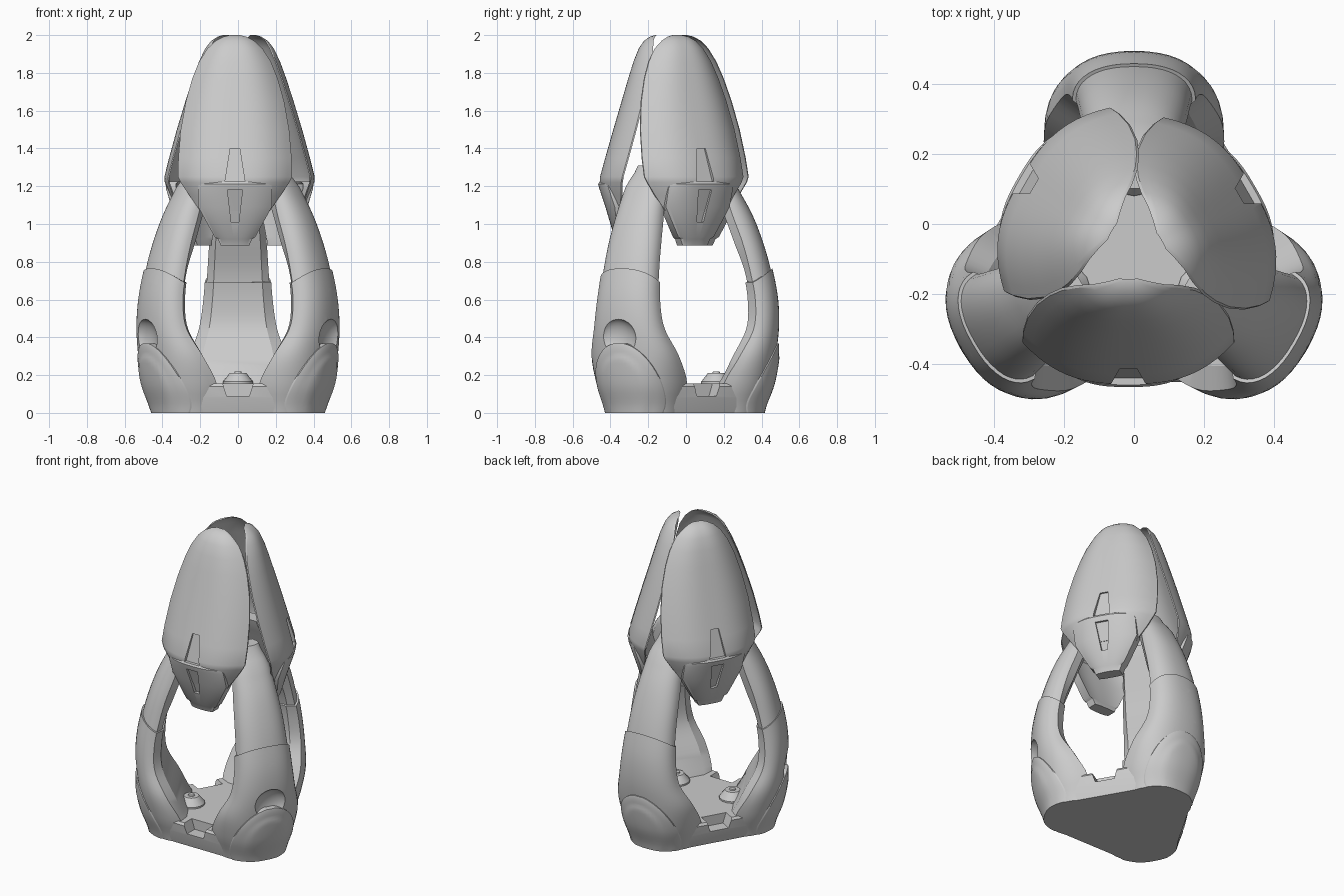
import bpy, bmesh, math
from mathutils import Vector

if "Cube" in bpy.data.objects:
    bpy.data.objects.remove(bpy.data.objects["Cube"])

CY = -0.075                      # the threefold axis passes through (0, CY)
LEGS = [math.radians(a) for a in (90, 210, 330)]
SIDES = [math.radians(a) for a in (270, 30, 150)]


def world(ang, v, r, z):
    """Radial frame (tangent v, radius r, height z) to world."""
    c, s = math.cos(ang), math.sin(ang)
    return Vector((r * c - v * s, CY + r * s + v * c, z))


def finish(bm, name):
    bmesh.ops.recalc_face_normals(bm, faces=bm.faces)
    me = bpy.data.meshes.new(name)
    bm.to_mesh(me)
    bm.free()
    ob = bpy.data.objects.new(name, me)
    bpy.context.collection.objects.link(ob)
    return ob


def loft(name, ang, loops):
    """Closed solid through equal-length loops of (v, r, z)."""
    bm = bmesh.new()
    rows = [[bm.verts.new(world(ang, *p)) for p in lp] for lp in loops]
    n = len(rows[0])
    for a, b in zip(rows, rows[1:]):
        for i in range(n):
            j = (i + 1) % n
            bm.faces.new((a[i], a[j], b[j], b[i]))
    bm.faces.new(rows[0][::-1])
    bm.faces.new(rows[-1])
    return finish(bm, name)


def hull(name, pts):
    bm = bmesh.new()
    for p in pts:
        bm.verts.new(p)
    bmesh.ops.convex_hull(bm, input=bm.verts)
    loose = [v for v in bm.verts if not v.link_faces]
    bmesh.ops.delete(bm, geom=loose, context='VERTS')
    return finish(bm, name)


def activate(ob):
    bpy.ops.object.select_all(action='DESELECT')
    ob.select_set(True)
    bpy.context.view_layer.objects.active = ob


def cut(ob, cutter):
    cutter.hide_render = True
    before = len(ob.data.vertices)
    for solver in ('MANIFOLD', 'EXACT'):
        m = ob.modifiers.new("cut", 'BOOLEAN')
        m.operation, m.solver, m.object = 'DIFFERENCE', solver, cutter
        activate(ob)
        bpy.ops.object.modifier_apply(modifier=m.name)
        if len(ob.data.vertices) != before:
            break
    bpy.data.objects.remove(cutter)


def smooth(ob, deg=30):
    activate(ob)
    bpy.ops.object.shade_smooth_by_angle(angle=math.radians(deg))


def ellipsoid(ang, r, z, sv, sr, sz):
    bm = bmesh.new()
    bmesh.ops.create_uvsphere(bm, u_segments=24, v_segments=14, radius=1)
    for v in bm.verts:
        v.co = world(ang, v.co.x * sv + .0007, r + v.co.y * sr, z + v.co.z * sz)
    return finish(bm, "scoop_cutter")


# Leg profile: z, outer radius, widest radius, inner radius, half width
KEYS = [(0, .468, .26, .12, .215), (.15, .52, .275, .245, .252), (.3, .548, .36, .325, .25),
        (.45, .565, .435, .398, .203), (.6, .56, .442, .405, .18), (.75, .532, .415, .38, .168),
        (.9, .49, .375, .325, .158), (1.05, .432, .32, .27, .142), (1.2, .35, .27, .21, .12),
        (1.31, .27, .22, .17, .08)]
P = 2.3


def profile(z):
    i = max(k for k in range(len(KEYS) - 1) if KEYS[k][0] <= z + 1e-6)
    k0, k1, k2, k3 = (KEYS[min(max(i + d, 0), len(KEYS) - 1)] for d in (-1, 0, 1, 2))
    t = (z - k1[0]) / (k2[0] - k1[0])
    return [.5 * (2 * b + (c - a) * t + (2 * a - 5 * b + 4 * c - d) * t * t
                  + (3 * b - a - 3 * c + d) * t ** 3)
            for a, b, c, d in zip(k0[1:], k1[1:], k2[1:], k3[1:])]


def surface(v, z):
    ro, rc, ri, w = profile(z)
    return rc + (ro - rc) * max(0, 1 - abs(v / w) ** P) ** (1 / P)


def section(z, grow=0, dip=0):
    """Leg outline; dip lifts the outer side so an end becomes an arched seam."""
    out = []
    for i in range(21):
        a = math.pi * i / 20
        c, s = math.cos(a), max(0, math.sin(a))
        ro, rc, ri, w = profile(z + dip * s)
        out.append(((w + grow) * math.copysign(abs(c) ** (2 / P), c),
                    rc + (ro + grow - rc) * s ** (2 / P), z + dip * s))
    ro, rc, ri, w = profile(z)
    return out + [(-w * .75, ri - grow, z), (w * .75, ri - grow, z)]


# Base plate: rounded triangle flaring upward, with a notch in each side
pts = []
for z, d, r in ((0, .25, .22), (.08, .265, .235), (.14, .28, .235), (.155, .28, .225)):
    for a in LEGS:
        c = world(a, 0, d, z)
        pts += [c + Vector((r * math.cos(t * math.tau / 32), r * math.sin(t * math.tau / 32), 0))
                for t in range(32)]
base = hull("base_plate", pts)
for a in SIDES:
    cut(base, hull("notch_cutter", [world(a, s * w, r, z) for s in (-1, 1) for r in (.29, .55)
                                    for w, z in ((.06, .09), (.095, .2))]))
smooth(base)

for a in LEGS:
    # Lower leg with scooped pockets and an arched top seam
    low = loft("lower_leg", a, [section(i * .69 / 22, .004 * i / 22, .075 * i / 22) for i in range(23)])
    cut(low, ellipsoid(a, .585, .39, .115, .065, .11))
    cut(low, ellipsoid(a, .565, .72, .045, .05, .08))
    smooth(low, 24)
    # Upper leg stepping inside the lower leg
    up = loft("upper_leg", a, [section(.62 + i * .69 / 18, -.006) for i in range(19)])
    cut(up, ellipsoid(a, .565, .72, .045, .05, .06))
    smooth(up)

    # Oval foot pad wrapped on the lower leg, with a raised inner oval
    loops = []
    for i in range(23):
        z = .368 * math.sin(i / 22 * math.pi / 2)
        w = .2 * math.sqrt(max(.0005, 1 - ((z - .12) / .25) ** 2))
        outer, inner = [], []
        for k in range(25):
            v = w * math.sin((k / 12 - 1) * math.pi / 2)
            rho = math.hypot(v / .2, (z - .12) / .25)
            t = min(1, max(0, (.78 - rho) / .12))
            bulge = .008 + .010 * (1 - min(1, rho) ** 8) + .006 * t * t * (3 - 2 * t)
            r = surface(v, z)
            outer.append((v, r + bulge, z))
            inner.append((v, r - .03, z))
        loops.append(outer + inner[::-1])
    smooth(loft("foot_pad", a, loops), 40)

    # Floor stud with a small cap
    rings = ((.08, .10), (.08, .165), (.045, .21), (.02, .21), (.018, .218))
    smooth(loft("floor_stud", a, [[(r * math.cos(k * math.tau / 16),
                                    .235 + r * math.sin(k * math.tau / 16), z)
                                   for k in range(16)] for r, z in rings]))


SHIFT = -.016                    # panels sit slightly off their axis


def shell(name, ang, rows, thick, edge):
    """Curved plate: rows of z, centre radius, half width, edge drop."""
    loops = []
    for z, r, w, drop in rows:
        cols = [(k / 12 - 1) for k in range(25)]
        th = max(edge, min(thick, edge + (2 - z) * .15))
        front = [(SHIFT + w * s, r - drop * abs(s) ** 2.8, z) for s in cols]
        back = [(v, q - th + (th - edge) * abs(s) ** 3, z) for (v, q, z), s in zip(front, cols)]
        loops.append(front + back[::-1])
    return loft(name, ang, loops)


PANEL = [(1.07, .33, .185, .05), (1.15, .358, .24, .09), (1.22, .383, .288, .115),
         (1.25, .381, .302, .118), (1.35, .353, .3, .118), (1.5, .31, .287, .116),
         (1.65, .266, .26, .11), (1.77, .231, .226, .1), (1.86, .203, .19, .088),
         (1.93, .175, .145, .068), (1.97, .147, .102, .042), (1.992, .115, .06, .018), (2.0, .09, .025, .002)]
CLIP = [(.885, .283, .075, .01), (.92, .296, .09, .018), (.932, .305, .108, .02), (1.09, .352, .195, .05),
        (1.19, .385, .197, .05), (1.212, .39, .19, .05), (1.224, .384, .178, .05)]

for a in SIDES:
    # Petal panel with a tapered groove
    panel = shell("petal_panel", a, PANEL, .03, .008)
    cut(panel, hull("groove_cutter", [world(a, SHIFT + s * w, r + o, z) for s in (-1, 1) for o in (0, .1)
                                      for w, r, z in ((.055, .367, 1.21), (.025, .328, 1.4))]))
    smooth(panel, 25)
    # Clip block hanging under the panel, slotted
    clip = shell("panel_clip", a, CLIP, .075, .06)
    cut(clip, hull("slot_cutter", [world(a, SHIFT + s * w, r + o, z) for s in (-1, 1) for o in (0, .1)
                                   for w, r, z in ((.04, .362, 1.18), (.02, .308, 1.01))]))
    smooth(clip, 28)
